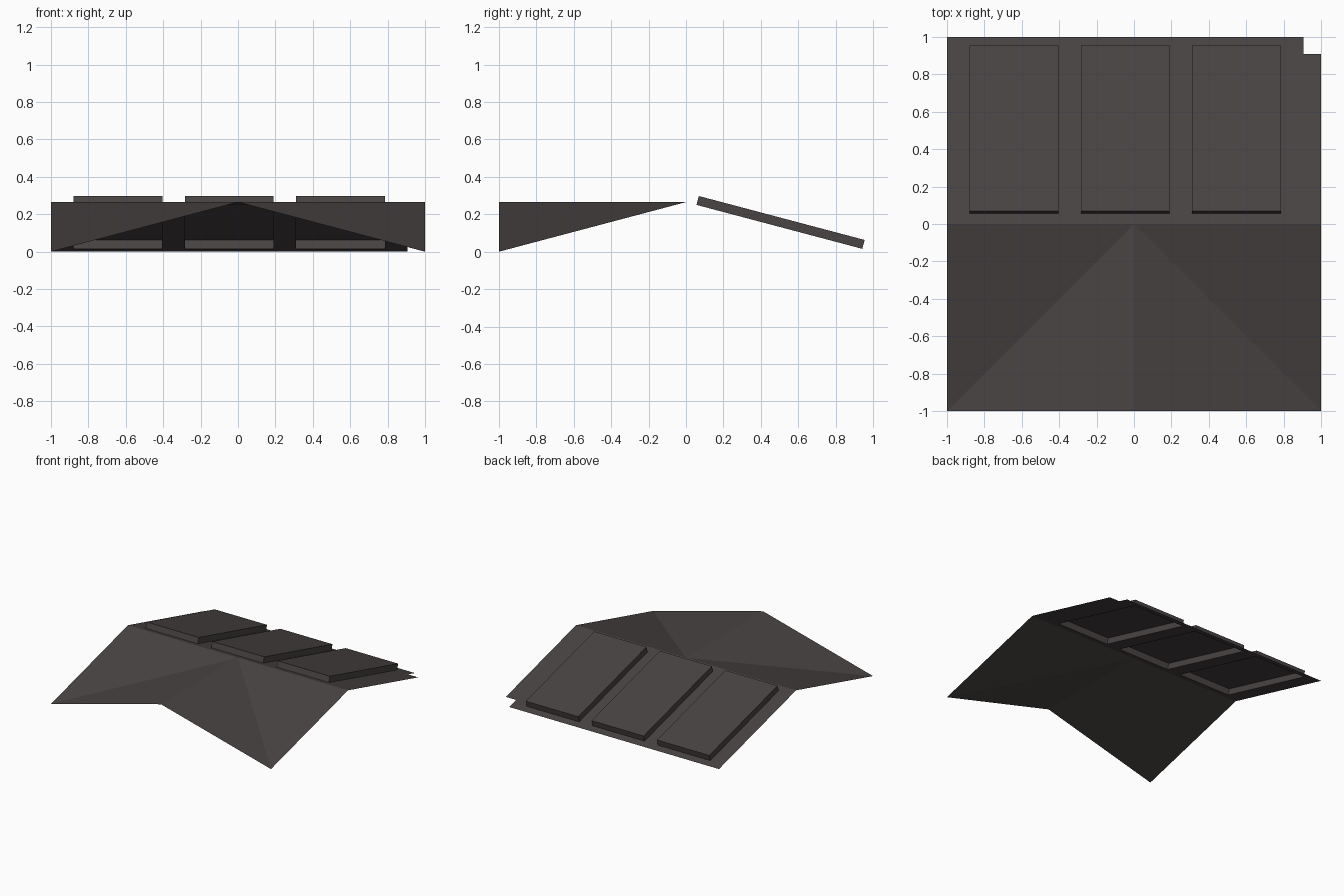
import bpy, bmesh
from mathutils import Vector

if "Cube" in bpy.data.objects:
    bpy.data.objects.remove(bpy.data.objects["Cube"])

R = 0.265                                   # ridge height
PANELS = [(-0.88, -0.405), (-0.283, 0.19), (0.311, 0.787)]
Y0, Y1 = 0.056, 0.942                       # panel extent along the slope
NOTCH_X, NOTCH_Y = 0.907, 0.91

mat = bpy.data.materials.new("dark brown slate")
mat.diffuse_color = (0.068, 0.058, 0.057, 1)
mat.use_nodes = True
mat.node_tree.nodes["Principled BSDF"].inputs["Base Color"].default_value = mat.diffuse_color


def make(name, faces):
    """Object from a list of point loops, wound outward."""
    bm = bmesh.new()
    for pts in faces:
        bm.faces.new([bm.verts.new(p) for p in pts])
    bmesh.ops.remove_doubles(bm, verts=bm.verts, dist=1e-5)
    me = bpy.data.meshes.new(name)
    bm.to_mesh(me)
    bm.free()
    me.materials.append(mat)
    ob = bpy.data.objects.new(name, me)
    bpy.context.collection.objects.link(ob)
    return ob


def slope(x, y):
    return Vector((x, y, R * (1 - y)))


# front half: main slope and cross gable meeting in two valleys
front = []
for s in (-1, 1):
    corner, end = (s, -1, 0), (s, 0, R)
    ridge, gable = (0, 0, R), (0, -1, R)
    for f in ((corner, ridge, end), (corner, gable, ridge)):
        front.append(f if s < 0 else f[::-1])
make("front_roof", front)

# back slope: grid of cells, leaving out panel openings and the corner notch
xs = sorted([-1, NOTCH_X, 1] + [x for p in PANELS for x in p])
ys = [0, Y0, NOTCH_Y, Y1, 1]
cells = []
for xa, xb in zip(xs, xs[1:]):
    for ya, yb in zip(ys, ys[1:]):
        hole = any(a <= xa < b for a, b in PANELS) and Y0 <= ya < Y1
        notch = xa >= NOTCH_X and ya >= NOTCH_Y
        if not hole and not notch:
            cells.append([slope(xa, ya), slope(xb, ya), slope(xb, yb), slope(xa, yb)])
make("back_roof", cells)

# raised panels, open underneath
up = Vector((0, R, 1)).normalized() * 0.049
for i, (xa, xb) in enumerate(PANELS):
    low = [slope(xa, Y0), slope(xb, Y0), slope(xb, Y1), slope(xa, Y1)]
    top = [p + up for p in low]
    sides = [[low[k], low[(k + 1) % 4], top[(k + 1) % 4], top[k]] for k in range(4)]
    make(f"roof_panel_{i + 1}", [top] + sides)
